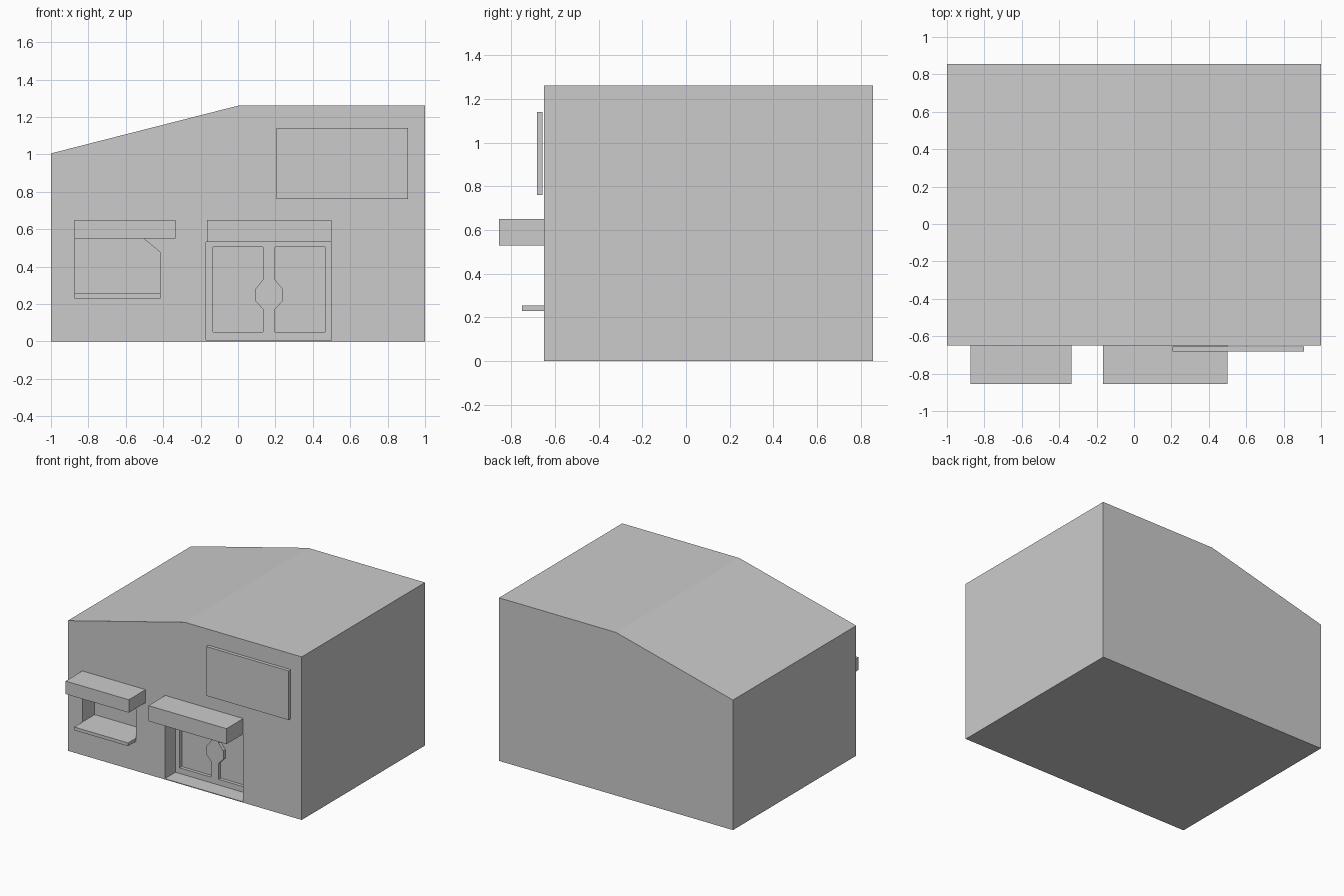
import bpy, bmesh

if "Cube" in bpy.data.objects:
    bpy.data.objects.remove(bpy.data.objects["Cube"])

FRONT, BACK = -0.65, 0.855


def prism(name, profile, y0, y1):
    """Extrude an XZ outline from y0 to y1."""
    bm = bmesh.new()
    face = bm.faces.new([bm.verts.new((x, y0, z)) for x, z in profile])
    new = bmesh.ops.extrude_face_region(bm, geom=[face])["geom"]
    verts = [g for g in new if isinstance(g, bmesh.types.BMVert)]
    bmesh.ops.translate(bm, verts=verts, vec=(0, y1 - y0, 0))
    bmesh.ops.recalc_face_normals(bm, faces=bm.faces)
    mesh = bpy.data.meshes.new(name)
    bm.to_mesh(mesh)
    bm.free()
    obj = bpy.data.objects.new(name, mesh)
    bpy.context.collection.objects.link(obj)
    return obj


def box(name, x0, x1, y0, y1, z0, z1):
    return prism(name, [(x0, z0), (x1, z0), (x1, z1), (x0, z1)], y0, y1)


def cut(target, cutter):
    cutter.hide_render = True
    cutter.hide_set(True)
    cutter.display_type = 'WIRE'
    mod = target.modifiers.new(cutter.name, 'BOOLEAN')
    mod.operation = 'DIFFERENCE'
    mod.solver = 'EXACT'
    mod.object = cutter


# Building with a half-sloped roof
building = prism("building", [(-1, 0), (1, 0), (1, 1.26), (0, 1.26), (-1, 1.005)], FRONT, BACK)

# Entrance recess, leaving a thin floor slab
cut(building, box("entrance_cutter", -0.17, 0.5, FRONT - 0.1, -0.52, 0.006, 0.53))

# Two sunken door panels, mirrored about the centre stile, notched around the handles
MID = 0.166
half = [(0.032, 0.05), (0.3, 0.05), (0.3, 0.505), (0.032, 0.505),
        (0.032, 0.33), (0.073, 0.28), (0.073, 0.215), (0.032, 0.172)]
for side, label in ((-1, "left"), (1, "right")):
    outline = [(MID + side * x, z) for x, z in half]
    cut(building, prism(label + "_door_panel_cutter", outline, -0.58, -0.495))

# Serving window recess with one clipped corner
window = [(-0.875, 0.255), (-0.415, 0.255), (-0.415, 0.475), (-0.505, 0.55), (-0.875, 0.55)]
cut(building, prism("window_cutter", window, FRONT - 0.1, -0.5))

# Awnings, sill and blank sign board
box("window_awning", -0.875, -0.335, -0.855, FRONT, 0.55, 0.65)
box("window_sill", -0.875, -0.415, -0.75, FRONT, 0.23, 0.255)
box("door_awning", -0.167, 0.5, -0.855, FRONT, 0.53, 0.65)
box("sign_board", 0.207, 0.91, -0.682, -0.656, 0.76, 1.14)
